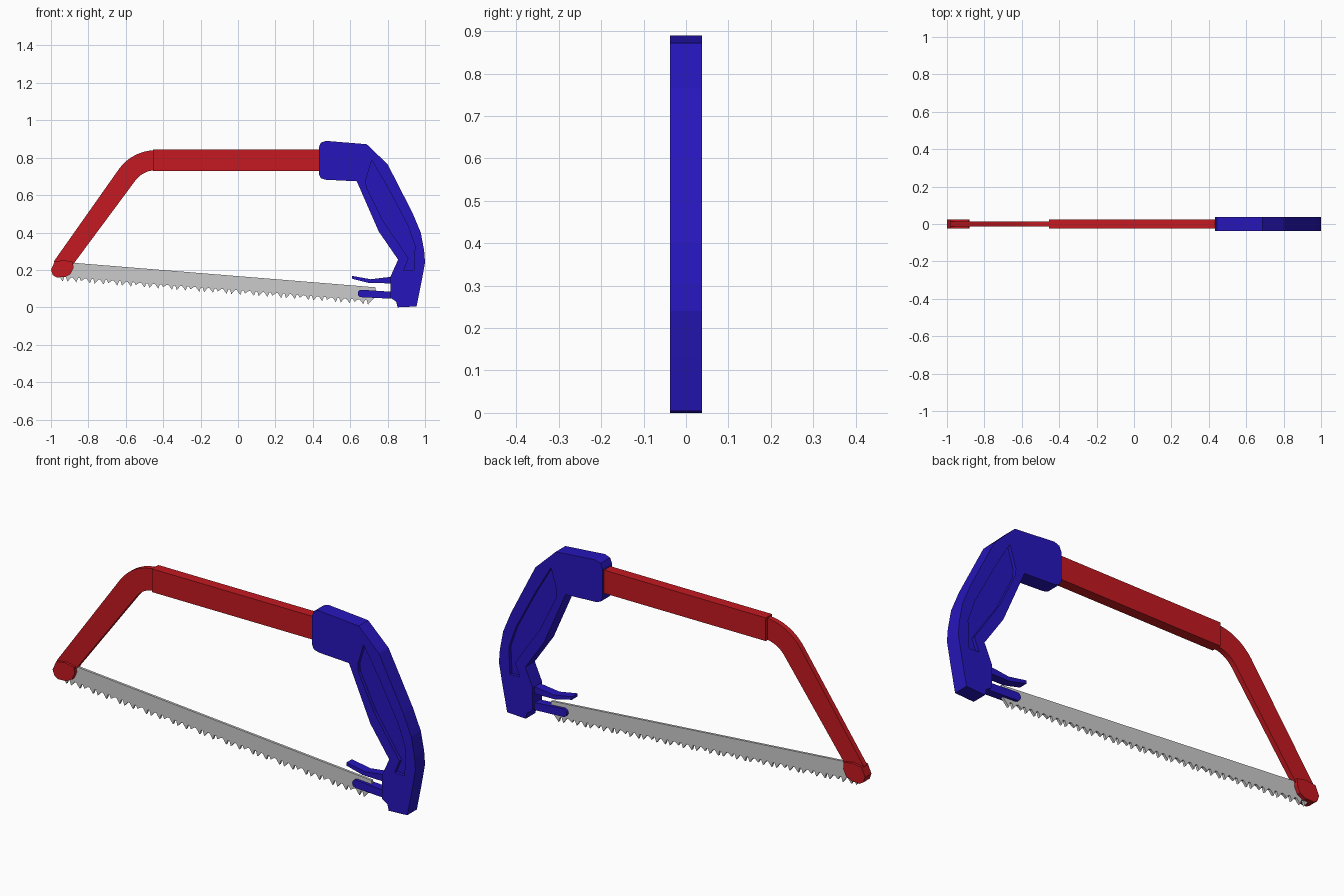
import bpy, bmesh, math

if "Cube" in bpy.data.objects:
    bpy.data.objects.remove(bpy.data.objects["Cube"])


def material(name, rgb):
    m = bpy.data.materials.new(name)
    m.diffuse_color = (*rgb, 1)
    m.use_nodes = True
    m.node_tree.nodes["Principled BSDF"].inputs["Base Color"].default_value = m.diffuse_color
    return m


RED = material("red_paint", (0.55, 0.01, 0.015))
BLUE = material("blue_plastic", (0.02, 0.008, 0.5))


def prism(name, pts, half, mat=None, y=0.0):
    """Extrude an x-z outline to y - half .. y + half."""
    bm = bmesh.new()
    face = bm.faces.new([bm.verts.new((x, y - half, z)) for x, z in pts])
    ext = bmesh.ops.extrude_face_region(bm, geom=[face])
    verts = [g for g in ext["geom"] if isinstance(g, bmesh.types.BMVert)]
    bmesh.ops.translate(bm, verts=verts, vec=(0, 2 * half, 0))
    bmesh.ops.recalc_face_normals(bm, faces=bm.faces)
    me = bpy.data.meshes.new(name)
    bm.to_mesh(me)
    bm.free()
    ob = bpy.data.objects.new(name, me)
    bpy.context.collection.objects.link(ob)
    if mat:
        me.materials.append(mat)
    return ob


def arc(cx, cz, r, a0, a1, n):
    """Points on an arc in the x-z plane, angles in degrees."""
    steps = [math.radians(a0 + (a1 - a0) * i / n) for i in range(n + 1)]
    return [(cx + r * math.cos(a), cz + r * math.sin(a)) for a in steps]


# Straight top bar
prism("top_bar", [(-0.455, 0.73), (0.46, 0.73), (0.46, 0.845), (-0.455, 0.845)], 0.025, RED)

# Bent front arm
prism("front_arm",
      [(-0.44, 0.84)] + arc(-0.44, 0.598, 0.242, 90, 144, 8) [1:]
      + [(-0.985, 0.245), (-0.95, 0.2), (-0.9, 0.2), (-0.87, 0.245)]
      + arc(-0.44, 0.598, 0.135, 144, 90, 8), 0.013, RED)

# Blade clamp at the tip of the arm
prism("blade_clamp", [(-0.98, 0.245), (-1.0, 0.2), (-0.99, 0.172), (-0.97, 0.16), (-0.925, 0.162),
                      (-0.895, 0.178), (-0.88, 0.21), (-0.882, 0.243), (-0.93, 0.252)], 0.025, RED)

# Toothed blade
TEETH = 46
x0, z0, x1, z1 = -0.965, 0.165, 0.715, 0.037
dx, dz = (x1 - x0) / TEETH, (z1 - z0) / TEETH
edge = []
for i in range(TEETH):
    x, z = x0 + dx * i, z0 + dz * i
    depth = 0.015 if i % 4 == 3 else 0.024
    lean = 0.45 if i % 2 else 0.75
    edge += [(x, z), (x + dx * 0.25, z + dz * 0.25), (x + dx * lean, z + dz * lean - depth)]
prism("saw_blade", edge + [(x1, z1), (0.736, 0.058), (0.736, 0.107), (-0.965, 0.245)], 0.006)

# Handle
handle = prism("handle",
               [(0.432, 0.855), (0.443, 0.88), (0.47, 0.89), (0.688, 0.872), (0.80, 0.765),
                (0.934, 0.503), (0.977, 0.40), (0.995, 0.305), (1.0, 0.24), (0.98, 0.13),
                (0.955, 0.005), (0.853, 0.0), (0.846, 0.03), (0.816, 0.05), (0.816, 0.166),
                (0.856, 0.255), (0.752, 0.406), (0.635, 0.674), (0.47, 0.682),
                (0.443, 0.69), (0.432, 0.712)], 0.0376, BLUE)

# Sunken panels on both sides of the grip
panel = [(0.715, 0.786), (0.683, 0.68), (0.687, 0.642), (0.774, 0.465), (0.912, 0.262),
         (0.886, 0.198), (0.94, 0.196), (0.946, 0.33), (0.907, 0.44), (0.80, 0.642)]
for side in (-1, 1):
    cutter = prism("panel_cutter", panel, 0.02, BLUE, side * 0.0406)
    cutter.hide_render = True
    cutter.hide_set(True)
    mod = handle.modifiers.new("panel", "BOOLEAN")
    mod.operation = "DIFFERENCE"
    mod.solver = "EXACT"
    mod.object = cutter

# Apply the cuts and drop the cutters
bpy.context.view_layer.update()
result = bpy.data.meshes.new_from_object(handle.evaluated_get(bpy.context.evaluated_depsgraph_get()))
handle.modifiers.clear()
handle.data = result
for ob in [o for o in bpy.data.objects if o.name.startswith("panel_cutter")]:
    bpy.data.objects.remove(ob)

# Tension lever and blade pin
prism("tension_lever", [(0.61, 0.168), (0.61, 0.153), (0.70, 0.13), (0.83, 0.128), (0.83, 0.163),
                        (0.79, 0.16), (0.71, 0.15)], 0.022, BLUE)
prism("blade_pin", arc(0.66, 0.074, 0.02, 90, 270, 6) + [(0.84, 0.045), (0.84, 0.082)], 0.02, BLUE)
